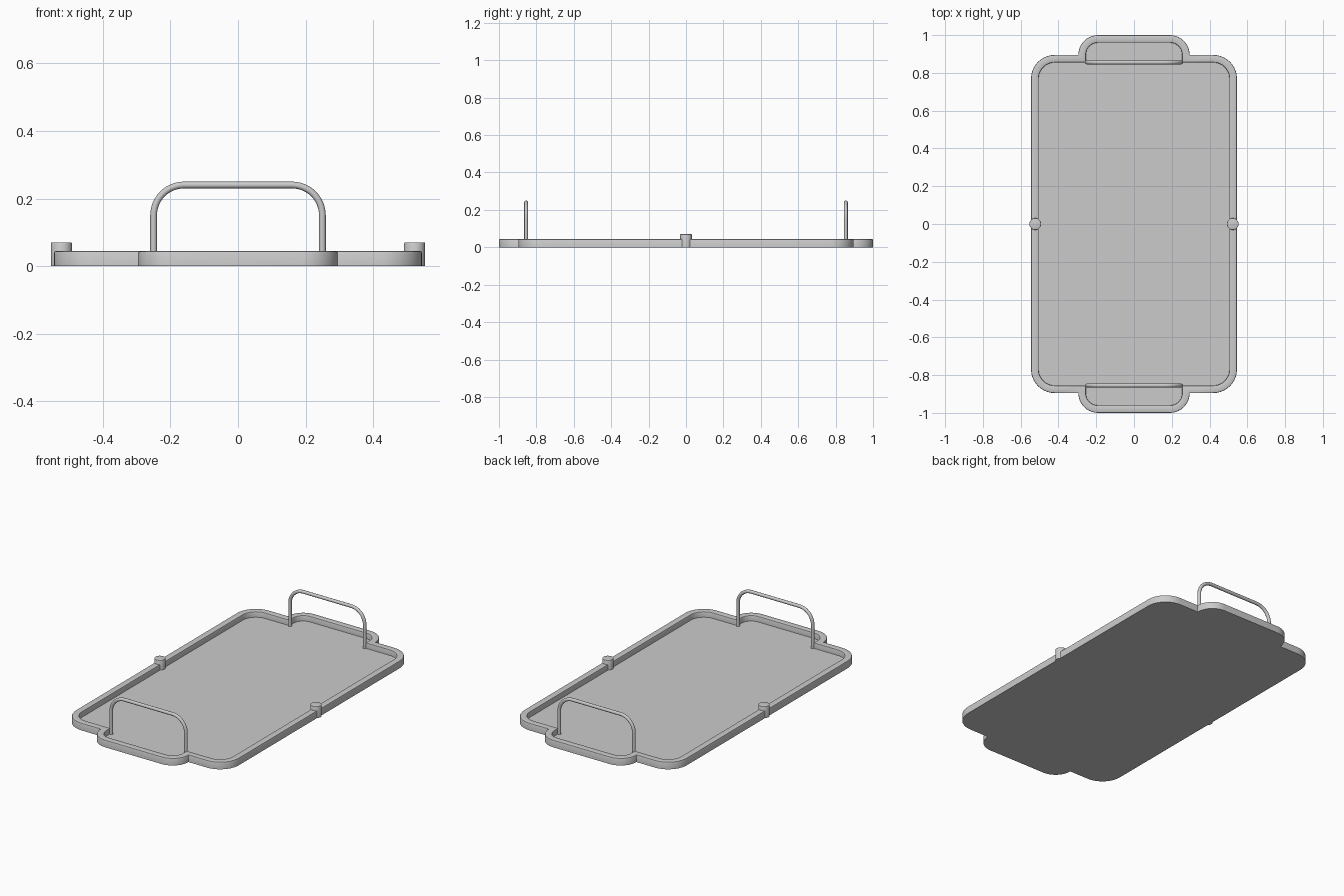
import bpy, bmesh
from math import sin, cos, pi

if "Cube" in bpy.data.objects:
    bpy.data.objects.remove(bpy.data.objects["Cube"])


def arc(cx, cy, r, n=10):
    return [(cx + r * cos(i / n * pi / 2), cy + r * sin(i / n * pi / 2)) for i in range(n + 1)]


def outline(d):
    """Tray outline, offset by d from the middle line of the rim."""
    q = arc(0.42, 0.77, 0.105 + d)              # body corner
    q.append((0.275 + d, 0.875 + d))            # notch beside the end tab
    q += arc(0.19, 0.895, 0.085 + d)            # tab corner
    half = q + [(-x, y) for x, y in reversed(q)]
    return half + [(-x, -y) for x, y in half]


def finish(bm, name):
    bmesh.ops.recalc_face_normals(bm, faces=bm.faces)
    mesh = bpy.data.meshes.new(name)
    bm.to_mesh(mesh)
    bm.free()
    ob = bpy.data.objects.new(name, mesh)
    bpy.context.collection.objects.link(ob)
    bpy.ops.object.select_all(action='DESELECT')
    ob.select_set(True)
    bpy.context.view_layer.objects.active = ob
    bpy.ops.object.shade_smooth_by_angle(angle=0.6)
    return ob


# Tray: floor and raised rim, from stacked outlines (offset, height)
profile = [(0.02, 0), (0.02, 0.039), (0.0185, 0.0425), (0.015, 0.044),
           (-0.015, 0.044), (-0.0185, 0.0425), (-0.02, 0.039), (-0.02, 0.01)]
bm = bmesh.new()
loops = [[bm.verts.new((x, y, z)) for x, y in outline(d)] for d, z in profile]
for a, b in zip(loops, loops[1:]):
    for i in range(len(a)):
        j = (i + 1) % len(a)
        bm.faces.new((a[i], a[j], b[j], b[i]))
bm.faces.new(loops[0])
bm.faces.new(loops[-1])
finish(bm, "tray")

# Bent wire handles at both ends
right = [(0.25, 0.005)] + arc(0.16, 0.15, 0.09, 12)
path = right + [(-x, z) for x, z in reversed(right)]
for name, y in (("front_handle", -0.855), ("back_handle", 0.855)):
    cu = bpy.data.curves.new(name, 'CURVE')
    cu.dimensions = '3D'
    cu.bevel_depth = 0.01
    cu.bevel_resolution = 4
    cu.use_fill_caps = True
    sp = cu.splines.new('POLY')
    sp.points.add(len(path) - 1)
    for p, (x, z) in zip(sp.points, path):
        p.co = (x, y, z, 1)
    bpy.context.collection.objects.link(bpy.data.objects.new(name, cu))

# Round pegs set into the long sides of the rim
for name, x in (("left_peg", -0.523), ("right_peg", 0.523)):
    bm = bmesh.new()
    bmesh.ops.create_cone(bm, cap_ends=True, segments=32, radius1=0.031, radius2=0.031, depth=0.07)
    top = [e for e in bm.edges if all(v.co.z > 0 for v in e.verts)]
    bmesh.ops.bevel(bm, geom=top, offset=0.003, segments=2, profile=0.5, affect='EDGES')
    finish(bm, name).location = (x, 0, 0.035)
